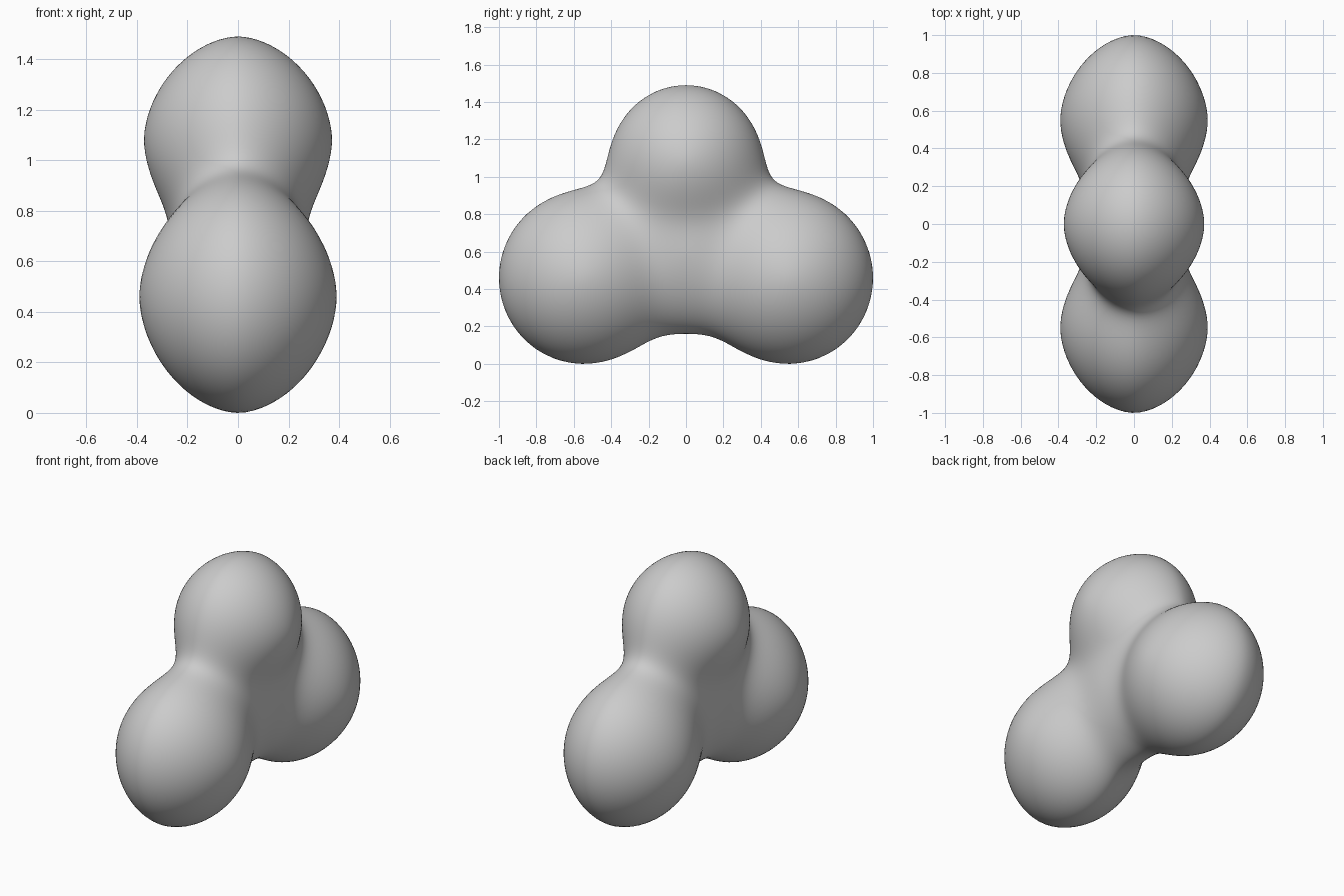
import bpy, bmesh, math
from mathutils import Vector

if "Cube" in bpy.data.objects:
    bpy.data.objects.remove(bpy.data.objects["Cube"])

# lobes: (centre y, centre z, half thickness x, radius y, radius z)
LOBES = [
    (-0.55, 0.46, 0.39, 0.45, 0.458),   # lower front
    (0.55, 0.46, 0.39, 0.45, 0.458),    # lower back
    (0.0, 1.085, 0.37, 0.40, 0.405),    # top
    (0.0, 0.59, 0.24, 0.385, 0.385),    # filling core
]
POWER, BLEND, SCALE = 1.8, 0.10, 0.43
CENTRE = Vector((0, 0, 0.66))


def field(p):
    """Smooth union of lens-like lobes; positive means inside."""
    total = 0
    for cy, cz, a, b, c in LOBES:
        r = math.hypot((p.y - cy) / b, (p.z - cz) / c)
        g = ((abs(p.x) / a) ** POWER + r ** POWER) ** (1 / POWER)
        total += math.exp(-(g - 1) * SCALE / BLEND)
    return total - 1


def reach(direction):
    """Distance from the centre to the blended surface."""
    lo, hi = 0.0, 1.4
    for _ in range(20):
        mid = (lo + hi) / 2
        if field(CENTRE + direction * mid) > 0:
            lo = mid
        else:
            hi = mid
    return lo


# blended three-lobed body, shrunk onto the field from a sphere
bm = bmesh.new()
bmesh.ops.create_icosphere(bm, subdivisions=6, radius=1)
for v in bm.verts:
    d = v.co.normalized()
    v.co = CENTRE + d * reach(d)
for f in bm.faces:
    f.smooth = True

# stand it on the ground
low = min(v.co.z for v in bm.verts)
bmesh.ops.translate(bm, verts=bm.verts, vec=(0, 0, -low))

mesh = bpy.data.meshes.new("three_lobed_body")
bm.to_mesh(mesh)
bm.free()
body = bpy.data.objects.new("three_lobed_body", mesh)
bpy.context.collection.objects.link(body)
